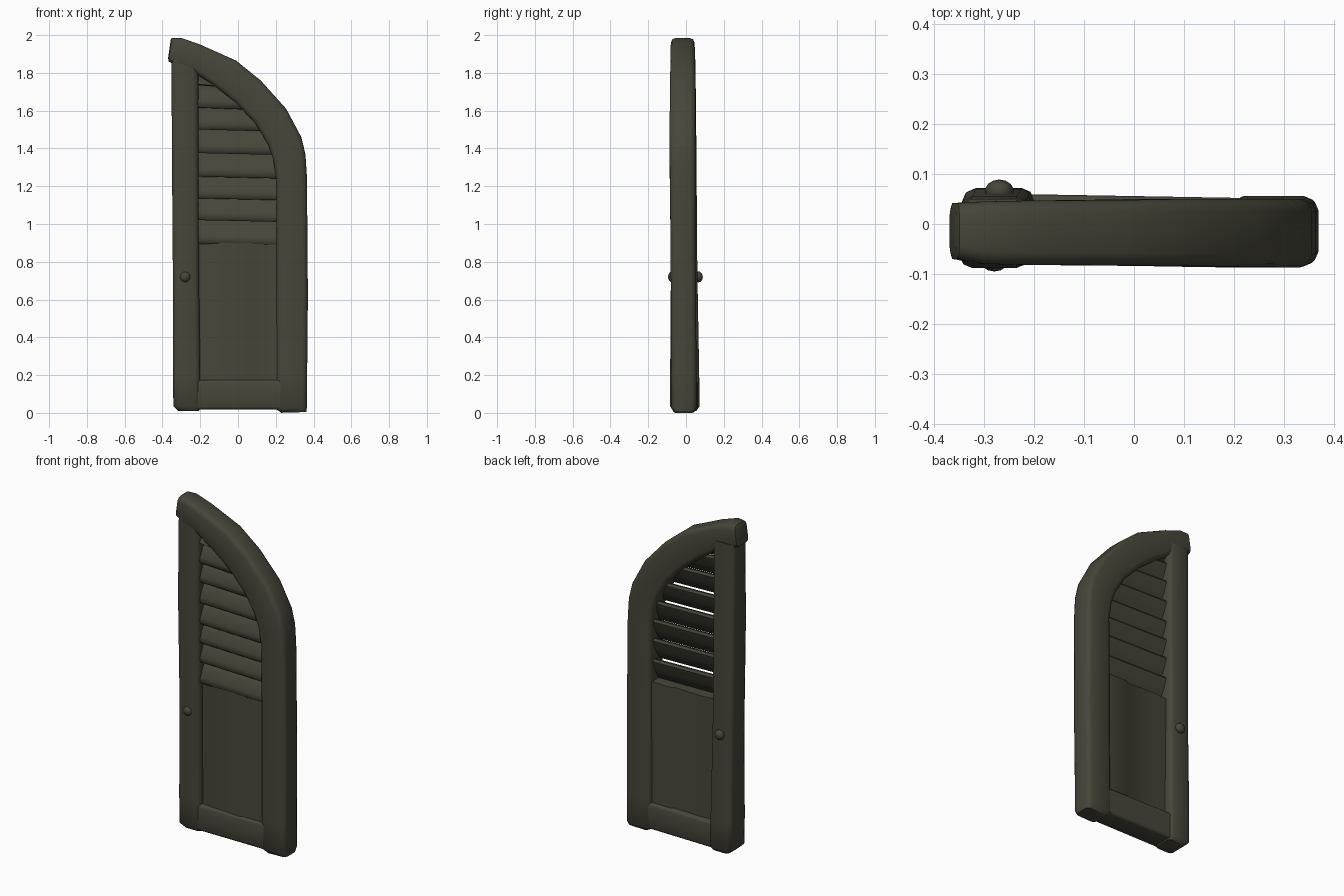
import bpy, bmesh, math
from mathutils import Vector

if "Cube" in bpy.data.objects:
    bpy.data.objects.remove(bpy.data.objects["Cube"])

olive = bpy.data.materials.new("dark olive paint")
olive.diffuse_color = (0.062, 0.061, 0.042, 1)
olive.use_nodes = True
olive.node_tree.nodes["Principled BSDF"].inputs["Base Color"].default_value = olive.diffuse_color


def finish(name, bm, angle=50):
    bmesh.ops.recalc_face_normals(bm, faces=bm.faces)
    me = bpy.data.meshes.new(name)
    bm.to_mesh(me)
    bm.free()
    me.materials.append(olive)
    ob = bpy.data.objects.new(name, me)
    bpy.context.collection.objects.link(ob)
    bpy.ops.object.select_all(action='DESELECT')
    ob.select_set(True)
    bpy.context.view_layer.objects.active = ob
    bpy.ops.object.shade_smooth_by_angle(angle=math.radians(angle))
    return ob


def loft(name, rings, angle=50):
    """Skin a list of equal-length point rings and cap both ends."""
    bm = bmesh.new()
    vs = [[bm.verts.new(p) for p in r] for r in rings]
    n = len(vs[0])
    for a, b in zip(vs, vs[1:]):
        for i in range(n):
            j = (i + 1) % n
            bm.faces.new((a[i], a[j], b[j], b[i]))
    bm.faces.new(vs[0])
    bm.faces.new(vs[-1])
    return finish(name, bm, angle)


def ring(ox, oz, ix, iz, yf, yb, c=0.025):
    """Chamfered section running from an outer to an inner outline point."""
    a, b = Vector((ox, 0, oz)), Vector((ix, 0, iz))
    L = (b - a).length
    d = (b - a) / L
    prof = [(c, yf), (L - c, yf), (L - c * .3, yf + c * .3), (L, yf + c), (L, yb - c),
            (L - c * .3, yb - c * .3), (L - c, yb), (c, yb), (c * .3, yb - c * .3),
            (0, yb - c), (0, yf + c), (c * .3, yf + c * .3)]
    return [a + d * u + Vector((0, y, 0)) for u, y in prof]


def rounded_end(r, shift):
    m = sum(r, Vector()) / len(r)
    return [m + (p - m) * 0.78 + Vector(shift) for p in r]


# Curved top and right stile: outer x,z, inner x,z, front y, back y
ARC = [(-.35, 1.985, -.368, 1.86, -.07, .042), (-.30, 1.985, -.31, 1.83, -.08, .045),
       (-.20, 1.95, -.235, 1.805, -.082, .047), (-.01, 1.865, -.13, 1.735, -.083, .048),
       (.12, 1.76, -.02, 1.65, -.084, .05), (.255, 1.61, .09, 1.535, -.086, .05),
       (.335, 1.46, .16, 1.42, -.087, .05), (.357, 1.37, .187, 1.34, -.087, .05),
       (.365, 1.25, .203, 1.24, -.085, .05), (.37, .62, .203, .62, -.08, .052),
       (.366, .20, .203, .20, -.078, .056), (.365, .03, .195, .025, -.078, .056)]
rings = [ring(*p) for p in ARC]
rings.insert(0, rounded_end(rings[0], (-.004, 0, .006)))
rings.append(rounded_end(rings[-1], (.015, 0, -.025)))
loft("curved_frame", rings)

# Straight left stile
STILE = [(1.87, -.352, -.21, -.078, .05), (1.4, -.35, -.21, -.088, .055),
         (.75, -.345, -.207, -.08, .06), (.2, -.345, -.2, -.084, .07),
         (.035, -.342, -.2, -.084, .072)]
rings = [ring(o, z, i, z, f, b) for z, o, i, f, b in STILE]
rings.append(rounded_end(rings[-1], (.01, 0, -.025)))
loft("left_stile", rings)

# Bottom rail between the stiles
loft("bottom_rail", [ring(x, .018, x, .175, -.078, b, .015)
                     for x, b in ((-.23, .06), (0, .056), (.23, .052))])


# Lower panel, slightly creased
PANEL = [(-.22, -.045, .02), (-.12, -.06, .03), (.06, -.068, .022), (.08, -.06, .036), (.22, -.062, .032)]
loft("lower_panel", [[Vector((x, f, .15)), Vector((x, f + .006, .9)),
                      Vector((x, b, .9)), Vector((x, b, .15))] for x, f, b in PANEL])


def inner_x(z):
    """Right-hand edge of the opening at height z."""
    pts = [(p[3], p[2]) for p in ARC[2:9]]
    for (z1, x1), (z0, x0) in zip(pts, pts[1:]):
        if z0 <= z <= z1:
            return x0 + (x1 - x0) * (z - z0) / (z1 - z0)
    return pts[0][1] if z > pts[0][0] else pts[-1][1]


# Louvre slats: lower edge leans to the front, top tucks behind the next
EDGES = [.89, 1.015, 1.13, 1.245, 1.37, 1.495, 1.61, 1.73]
SECTION = [(0, -.05), (.012, -.062), (.04, -.06), (.09, -.037), (.14, -.002),
           (.143, .015), (.13, .024), (.07, .002), (.01, -.034)]
for k, z0 in enumerate(EDGES):
    s = .5 if k == 7 else 1
    left = [Vector((-.225, y, z0 + h * s + .006)) for h, y in SECTION]
    right = [Vector((max(inner_x(z0 + h * s) + .02, -.215), y, z0 + h * s - .004))
             for h, y in SECTION]
    loft("slat_%d" % (k + 1), [left, right])

# Round knobs on both faces
for side, y in (("front", -.072), ("back", .066)):
    bm = bmesh.new()
    bmesh.ops.create_uvsphere(bm, u_segments=14, v_segments=8, radius=.029)
    bmesh.ops.scale(bm, vec=(1, .8, 1), verts=bm.verts)
    bmesh.ops.translate(bm, vec=(-.28 if side == "front" else -.27, y, .72), verts=bm.verts)
    finish(side + "_knob", bm)
